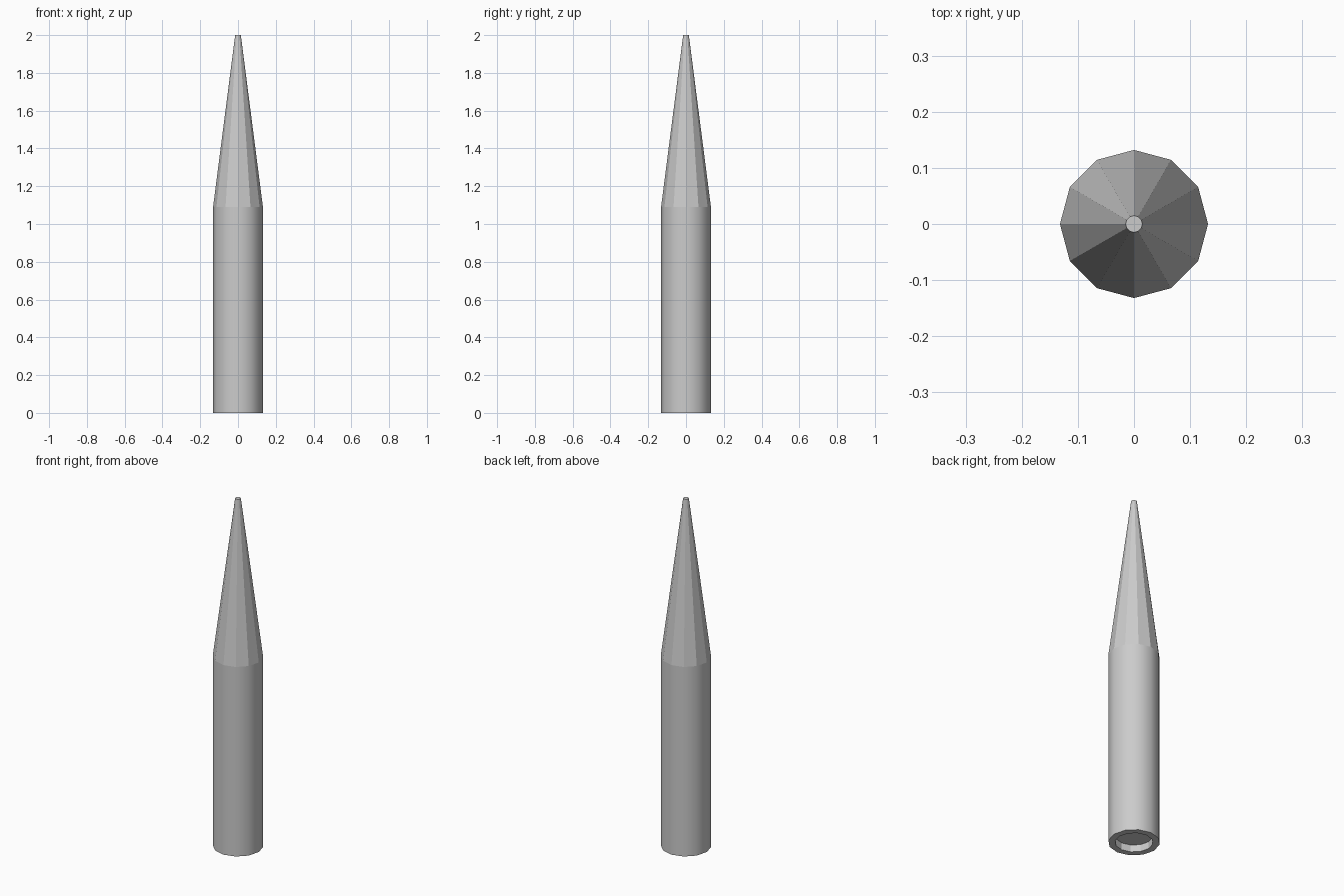
import bpy
import bmesh
import math

if "Cube" in bpy.data.objects:
    bpy.data.objects.remove(bpy.data.objects["Cube"])

SIDES = 12


def revolve(name, profile, smooth_bands=()):
    """Lathe (radius, z) points into a capped 12-sided solid."""
    bm = bmesh.new()
    rings = []
    for r, z in profile:
        angles = [2 * math.pi * i / SIDES for i in range(SIDES)]
        rings.append([bm.verts.new((r * math.cos(a), r * math.sin(a), z)) for a in angles])
    bm.faces.new(list(reversed(rings[0])))
    for band, (lo, hi) in enumerate(zip(rings, rings[1:])):
        for i in range(SIDES):
            j = (i + 1) % SIDES
            face = bm.faces.new((lo[i], lo[j], hi[j], hi[i]))
            face.smooth = band in smooth_bands
    bm.faces.new(rings[-1])
    bmesh.ops.recalc_face_normals(bm, faces=bm.faces)
    # Keep every edge next to a flat face crisp
    for e in bm.edges:
        e.smooth = all(f.smooth for f in e.link_faces)
    mesh = bpy.data.meshes.new(name)
    bm.to_mesh(mesh)
    bm.free()
    obj = bpy.data.objects.new(name, mesh)
    bpy.context.collection.objects.link(obj)
    return obj


# Round shaft with recessed base, faceted tapering point, small flat tip
revolve("pointed_shaft", [
    (0.097, 0.04),
    (0.097, 0.0),
    (0.132, 0.0),
    (0.132, 1.09),
    (0.015, 2.0),
], smooth_bands=(2,))
